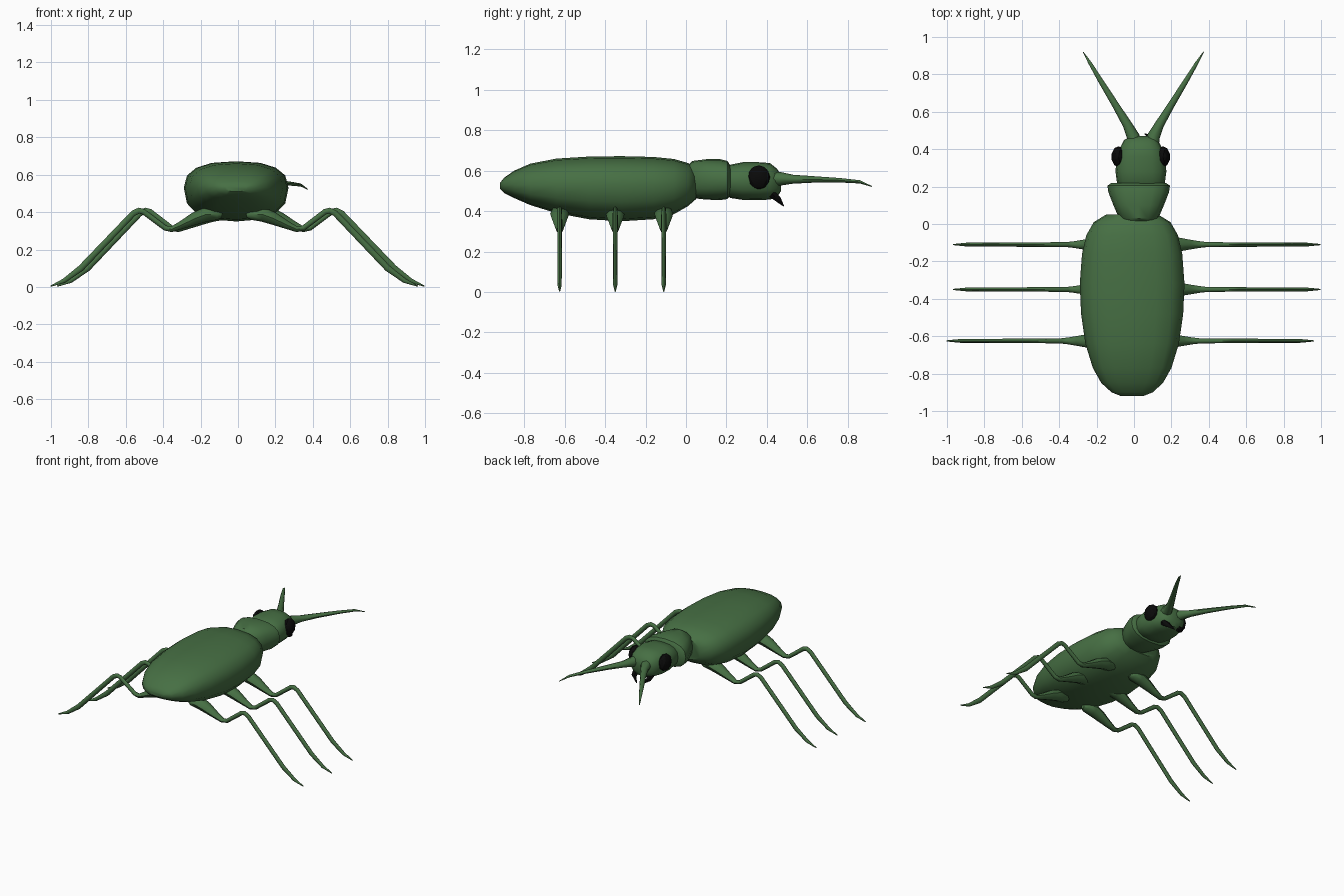
import bpy, bmesh, math
from mathutils import Vector

if "Cube" in bpy.data.objects:
    bpy.data.objects.remove(bpy.data.objects["Cube"])


def material(name, color):
    m = bpy.data.materials.new(name)
    m.diffuse_color = (*color, 1)
    m.use_nodes = True
    m.node_tree.nodes["Principled BSDF"].inputs["Base Color"].default_value = m.diffuse_color
    return m


GREEN = material("leaf_green", (0.062, 0.16, 0.057))
BLACK = material("black", (0.003, 0.003, 0.003))


def finish(name, bm, mat, angle=40):
    bmesh.ops.recalc_face_normals(bm, faces=bm.faces)
    me = bpy.data.meshes.new(name)
    bm.to_mesh(me)
    bm.free()
    ob = bpy.data.objects.new(name, me)
    bpy.context.collection.objects.link(ob)
    me.materials.append(mat)
    bpy.ops.object.select_all(action='DESELECT')
    ob.select_set(True)
    bpy.context.view_layer.objects.active = ob
    bpy.ops.object.shade_smooth_by_angle(angle=math.radians(angle))
    return ob


def skin(bm, rings):
    """Bridge rings of points and cap both ends."""
    loops = [[bm.verts.new(p) for p in r] for r in rings]
    n = len(loops[0])
    for a, b in zip(loops, loops[1:]):
        for i in range(n):
            j = (i + 1) % n
            bm.faces.new((a[i], a[j], b[j], b[i]))
    bm.faces.new(loops[0])
    bm.faces.new(loops[-1])


def body_part(name, cx, mid, stations, power=2.5, sides=16):
    """Loft rounded-box sections; stations are (y, half width, top, bottom)."""
    def rounded(t):
        return math.copysign(abs(t) ** (2 / power), t)
    rings = []
    for y, w, top, bottom in stations:
        ring = []
        for k in range(sides):
            a = 2 * math.pi * k / sides
            s = rounded(math.sin(a))
            h = (top - mid) if s > 0 else (mid - bottom)
            ring.append((cx + w * rounded(math.cos(a)), y, mid + h * s))
        rings.append(ring)
    bm = bmesh.new()
    skin(bm, rings)
    return finish(name, bm, GREEN)


def limb(name, path, mat, side_axis, sides=8):
    """Tapered tube; path points are (position, side radius, other radius)."""
    pts = [Vector(p[0]) for p in path]
    side = Vector(side_axis).normalized()
    rings = []
    for i, (p, (_, rs, ro)) in enumerate(zip(pts, path)):
        before = (p - pts[i - 1]).normalized() if i else Vector()
        after = (pts[i + 1] - p).normalized() if i < len(pts) - 1 else Vector()
        other = (before + after).normalized().cross(side).normalized()
        rings.append([p + side * rs * math.cos(2 * math.pi * k / sides)
                      + other * ro * math.sin(2 * math.pi * k / sides)
                      for k in range(sides)])
    bm = bmesh.new()
    skin(bm, rings)
    return finish(name, bm, mat, 50)


# Body: abdomen, collar-like thorax and head
body_part("abdomen", -0.01, 0.53, [
    (-0.92, 0.06, 0.54, 0.51), (-0.90, 0.11, 0.565, 0.49),
    (-0.85, 0.165, 0.60, 0.465), (-0.77, 0.21, 0.635, 0.43),
    (-0.64, 0.25, 0.66, 0.39), (-0.48, 0.273, 0.67, 0.36),
    (-0.32, 0.28, 0.672, 0.35), (-0.16, 0.268, 0.668, 0.36),
    (-0.06, 0.245, 0.658, 0.385), (0.01, 0.205, 0.638, 0.425),
    (0.05, 0.14, 0.61, 0.46)])
body_part("thorax", 0.025, 0.555, [
    (0.005, 0.07, 0.62, 0.48), (0.03, 0.105, 0.648, 0.465),
    (0.10, 0.135, 0.657, 0.457), (0.17, 0.162, 0.657, 0.455),
    (0.205, 0.167, 0.648, 0.46), (0.22, 0.145, 0.625, 0.48)])
body_part("head", 0.037, 0.55, [
    (0.19, 0.115, 0.61, 0.485), (0.22, 0.128, 0.63, 0.465),
    (0.28, 0.136, 0.642, 0.456), (0.36, 0.13, 0.642, 0.455),
    (0.415, 0.108, 0.638, 0.457), (0.45, 0.09, 0.61, 0.468),
    (0.47, 0.05, 0.58, 0.50)])

for s, label in ((-1, "left"), (1, "right")):
    # Eye
    bm = bmesh.new()
    bmesh.ops.create_icosphere(bm, subdivisions=2, radius=1)
    for v in bm.verts:
        v.co = (0.036 + s * 0.119 + v.co.x * 0.038,
                0.36 + v.co.y * 0.056, 0.567 + v.co.z * 0.06)
    finish(label + "_eye", bm, BLACK, 20)

    # Mandible
    limb(label + "_mandible", [
        ((0.04 + s * 0.06, 0.425, 0.485), 0.025, 0.022),
        ((0.04 + s * 0.058, 0.455, 0.46), 0.02, 0.018),
        ((0.04 + s * 0.018, 0.483, 0.425), 0.003, 0.003)], BLACK, (1, 0, 0), 6)

    # Antenna, thick at the base and drooping at the tip
    limb(label + "_antenna", [
        ((0.05 + s * 0.048, 0.43, 0.56), 0.036, 0.036),
        ((0.05 + s * 0.055, 0.47, 0.56), 0.033, 0.034),
        ((0.05 + s * 0.085, 0.53, 0.558), 0.022, 0.025),
        ((0.05 + s * 0.145, 0.63, 0.557), 0.016, 0.019),
        ((0.05 + s * 0.225, 0.76, 0.553), 0.011, 0.014),
        ((0.05 + s * 0.285, 0.86, 0.545), 0.008, 0.009),
        ((0.05 + s * 0.322, 0.92, 0.522), 0.002, 0.002)], GREEN, (0, 0, 1))

    # Legs: fat thigh, raised knee, long shin
    for row, y, cx in (("front", -0.11, 0.015), ("middle", -0.35, 0.015),
                       ("rear", -0.625, -0.02)):
        profile = [(0.065, 0.382, 0.015, 0.012), (0.09, 0.386, 0.038, 0.028),
                   (0.15, 0.388, 0.047, 0.039), (0.21, 0.366, 0.04, 0.034),
                   (0.28, 0.332, 0.027, 0.022), (0.335, 0.308, 0.018, 0.015),
                   (0.37, 0.315, 0.014, 0.014), (0.485, 0.402, 0.012, 0.015),
                   (0.51, 0.408, 0.012, 0.016), (0.54, 0.393, 0.012, 0.016),
                   (0.82, 0.10, 0.011, 0.017), (0.91, 0.033, 0.01, 0.012),
                   (0.982, 0.004, 0.003, 0.003)]
        limb(f"{row}_{label}_leg",
             [((cx + s * x, y, z), rs, ro) for x, z, rs, ro in profile],
             GREEN, (0, 1, 0))
